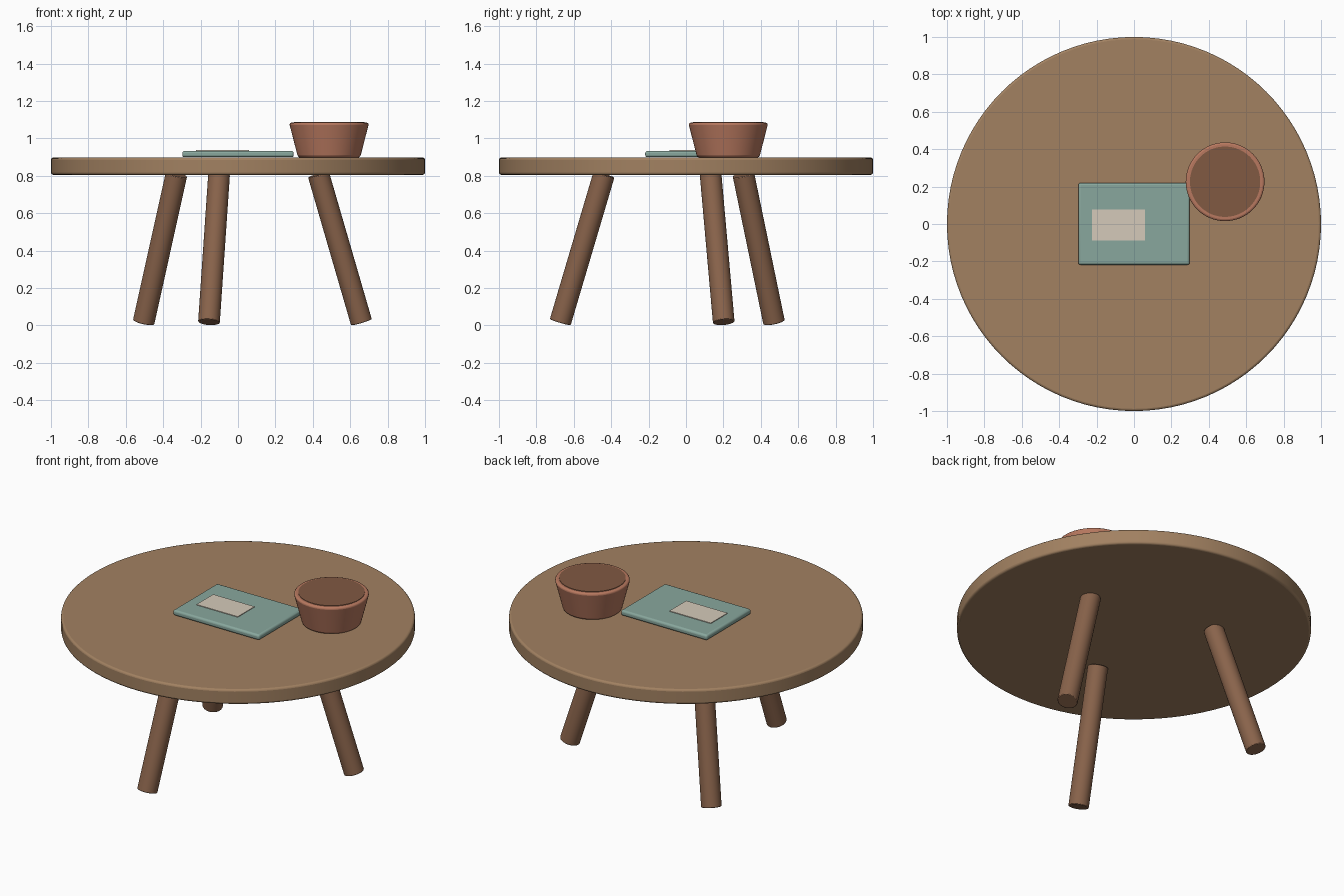
import bpy, math
from mathutils import Vector

if "Cube" in bpy.data.objects:
    bpy.data.objects.remove(bpy.data.objects["Cube"])


def material(name, rgb):
    m = bpy.data.materials.new(name)
    m.diffuse_color = (*rgb, 1)
    m.use_nodes = True
    m.node_tree.nodes["Principled BSDF"].inputs["Base Color"].default_value = m.diffuse_color
    return m


WOOD = material("wood", (0.36, 0.22, 0.12))
LEG_WOOD = material("leg_wood", (0.25, 0.125, 0.07))
CLAY = material("clay", (0.48, 0.19, 0.115))
SOIL = material("soil", (0.22, 0.10, 0.055))
COVER = material("cover", (0.25, 0.39, 0.34))
PAPER = material("paper", (0.66, 0.59, 0.49))


def finish(obj, name, mat, bevel=0.0, segments=3):
    obj.name = name
    obj.data.materials.append(mat)
    if bevel:
        b = obj.modifiers.new("bevel", 'BEVEL')
        b.width = bevel
        b.segments = segments
        b.limit_method = 'ANGLE'
    bpy.ops.object.shade_smooth_by_angle(angle=math.radians(35))
    return obj


def frustum(name, r_low, r_high, z0, z1, mat, xy=(0, 0), sides=64, bevel=0.0):
    bpy.ops.mesh.primitive_cone_add(vertices=sides, radius1=r_low, radius2=r_high,
                                    depth=z1 - z0, location=(*xy, (z0 + z1) / 2))
    return finish(bpy.context.object, name, mat, bevel)


def box(name, x, y, z, mat, bevel=0.0):
    centre = [(a + b) / 2 for a, b in (x, y, z)]
    bpy.ops.mesh.primitive_cube_add(size=1, location=centre)
    obj = bpy.context.object
    obj.scale = [b - a for a, b in (x, y, z)]
    bpy.ops.object.transform_apply(location=False, rotation=False, scale=True)
    return finish(obj, name, mat, bevel)


# Round table top
frustum("table_top", 1, 1, 0.805, 0.897, WOOD, sides=96, bevel=0.012)

# Three splayed legs, evenly spaced around the centre
for i in range(3):
    a = math.radians(17 + 120 * i)
    out = Vector((math.cos(a), math.sin(a), 0))
    top = out * 0.45 + Vector((0, 0, 0.807))
    foot = out * 0.69 + Vector((0, 0, 0.017))
    axis = top - foot
    bpy.ops.mesh.primitive_cylinder_add(vertices=32, radius=0.058, depth=axis.length,
                                        location=(top + foot) / 2)
    leg = bpy.context.object
    leg.rotation_euler = axis.to_track_quat('Z', 'Y').to_euler()
    finish(leg, f"leg_{i + 1}", LEG_WOOD, 0.004, 2)

# Closed book with a paper label
box("book", (-0.298, 0.298), (-0.218, 0.22), (0.899, 0.933), COVER, 0.012)
box("book_label", (-0.225, 0.06), (-0.088, 0.077), (0.928, 0.937), PAPER)

# Tapered pot filled to the rim
POT = (0.487, 0.226)
frustum("pot", 0.166, 0.214, 0.897, 1.084, CLAY, POT, bevel=0.014)
frustum("pot_filling", 0.188, 0.188, 1.06, 1.087, SOIL, POT)
